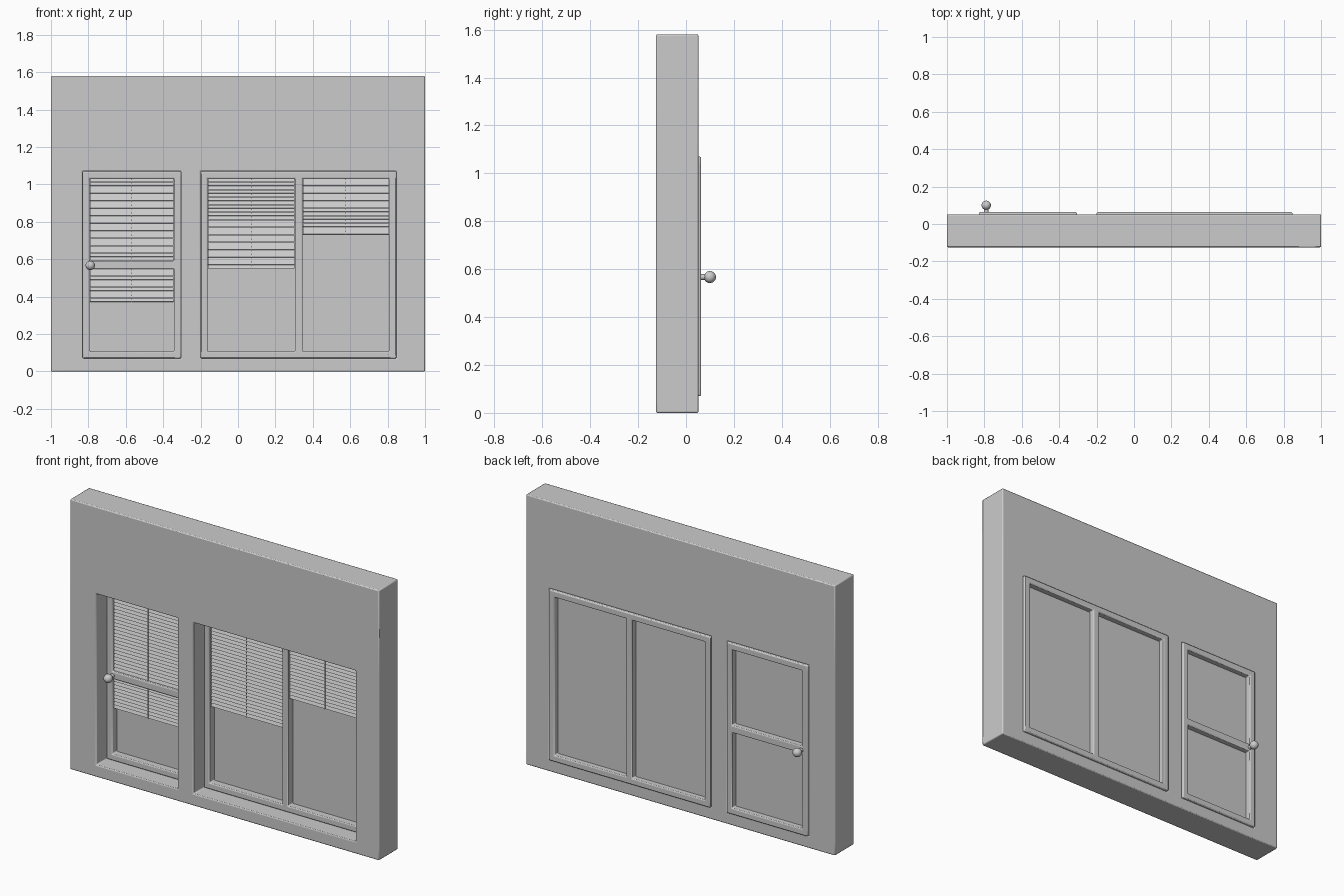
import bpy, bmesh, math
from mathutils import Matrix

if "Cube" in bpy.data.objects:
    bpy.data.objects.remove(bpy.data.objects["Cube"])

grey = bpy.data.materials.new("plain_grey")
grey.use_nodes = True
grey.diffuse_color = (0.6, 0.6, 0.6, 1)
grey.node_tree.nodes["Principled BSDF"].inputs["Base Color"].default_value = (0.6, 0.6, 0.6, 1)


def finish(name, bm, bevel=0.0, smooth=True):
    """Turn a bmesh into a named object, with softened edges if wanted."""
    bmesh.ops.recalc_face_normals(bm, faces=bm.faces)
    mesh = bpy.data.meshes.new(name)
    bm.to_mesh(mesh)
    bm.free()
    mesh.materials.append(grey)
    obj = bpy.data.objects.new(name, mesh)
    bpy.context.collection.objects.link(obj)
    if bevel:
        mod = obj.modifiers.new("soft_edges", "BEVEL")
        mod.width, mod.segments, mod.limit_method = bevel, 2, "ANGLE"
    if smooth:
        bpy.ops.object.select_all(action="DESELECT")
        obj.select_set(True)
        bpy.context.view_layer.objects.active = obj
        bpy.ops.object.shade_smooth_by_angle(angle=math.radians(35))
    return obj


def pierced_panel(name, outer, holes, y0, y1, bevel):
    """Upright slab with rectangular holes; rectangles are (x0, x1, z0, z1)."""
    rects = [outer] + holes
    xs = sorted({v for r in rects for v in r[:2]})
    zs = sorted({v for r in rects for v in r[2:]})
    bm = bmesh.new()
    grid = [[bm.verts.new((x, y0, z)) for z in zs] for x in xs]
    for i in range(len(xs) - 1):
        for j in range(len(zs) - 1):
            cx, cz = (xs[i] + xs[i + 1]) / 2, (zs[j] + zs[j + 1]) / 2
            if not any(a < cx < b and c < cz < d for a, b, c, d in holes):
                bm.faces.new((grid[i][j], grid[i + 1][j], grid[i + 1][j + 1], grid[i][j + 1]))
    bmesh.ops.delete(bm, geom=[v for v in bm.verts if not v.link_faces], context="VERTS")
    new = bmesh.ops.extrude_face_region(bm, geom=bm.faces[:])["geom"]
    moved = [g for g in new if isinstance(g, bmesh.types.BMVert)]
    bmesh.ops.translate(bm, verts=moved, vec=(0, y1 - y0, 0))
    return finish(name, bm, bevel)


def add_box(bm, centre, size, tilt=0.0):
    matrix = (Matrix.Translation(centre) @ Matrix.Rotation(tilt, 4, "X")
              @ Matrix.Diagonal((*size, 1)))
    bmesh.ops.create_cube(bm, size=1, matrix=matrix)


def pane(name, rect):
    x0, x1, z0, z1 = rect
    bm = bmesh.new()
    add_box(bm, ((x0 + x1) / 2, 0.021, (z0 + z1) / 2), (x1 - x0 + 0.02, 0.014, z1 - z0 + 0.02))
    finish(name, bm, smooth=False)


def blind(name, rect, bottom):
    """Stack of tilted slats hung from the top of a pane, with a middle cord."""
    x0, x1, _, top = rect
    cx, height = (x0 + x1) / 2, top - bottom
    count = round(height / 0.02)
    pitch = height / count
    bm = bmesh.new()
    for i in range(count):
        z = bottom + (i + 0.5) * pitch
        add_box(bm, (cx, -0.014, z), (x1 - x0 - 0.004, 0.003, pitch * 0.98), math.radians(-22))
    add_box(bm, (cx, -0.021, (top + bottom) / 2), (0.004, 0.003, height))
    finish(name, bm, smooth=False)


def knob(name, y_start, y_ball):
    """Ball on a short stem standing off the door stile."""
    x, z = -0.79, 0.567
    bm = bmesh.new()
    bmesh.ops.create_uvsphere(bm, u_segments=24, v_segments=14, radius=0.025,
                              matrix=Matrix.Translation((x, y_ball, z)))
    stem = (Matrix.Translation((x, (y_start + y_ball) / 2, z))
            @ Matrix.Rotation(math.pi / 2, 4, "X"))
    bmesh.ops.create_cone(bm, cap_ends=True, segments=20, radius1=0.012, radius2=0.012,
                          depth=abs(y_ball - y_start), matrix=stem)
    finish(name, bm)


# Openings and panes
door = (-0.83, -0.305, 0.07, 1.07)
window = (-0.2, 0.847, 0.07, 1.07)
door_panes = {"lower": (-0.793, -0.342, 0.107, 0.548), "upper": (-0.793, -0.342, 0.59, 1.032)}
window_panes = {"right": (-0.163, 0.305, 0.107, 1.032), "left": (0.345, 0.808, 0.107, 1.032)}

# Wall and the two frames set toward its back
pierced_panel("wall", (-1, 1, 0, 1.58), [door, window], -0.125, 0.052, 0.006)
pierced_panel("door_frame", door, list(door_panes.values()), -0.03, 0.063, 0.006)
pierced_panel("window_frame", window, list(window_panes.values()), -0.03, 0.063, 0.006)

# Panes
for side, rect in door_panes.items():
    pane(f"door_{side}_pane", rect)
for side, rect in window_panes.items():
    pane(f"window_{side}_pane", rect)

# Blinds
blind("door_upper_blind", door_panes["upper"], 0.592)
blind("door_lower_blind", door_panes["lower"], 0.372)
blind("window_right_blind", window_panes["right"], 0.55)
blind("window_left_blind", window_panes["left"], 0.733)

# Knobs on both faces of the door
knob("front_knob", -0.028, -0.072)
knob("back_knob", 0.06, 0.1)
